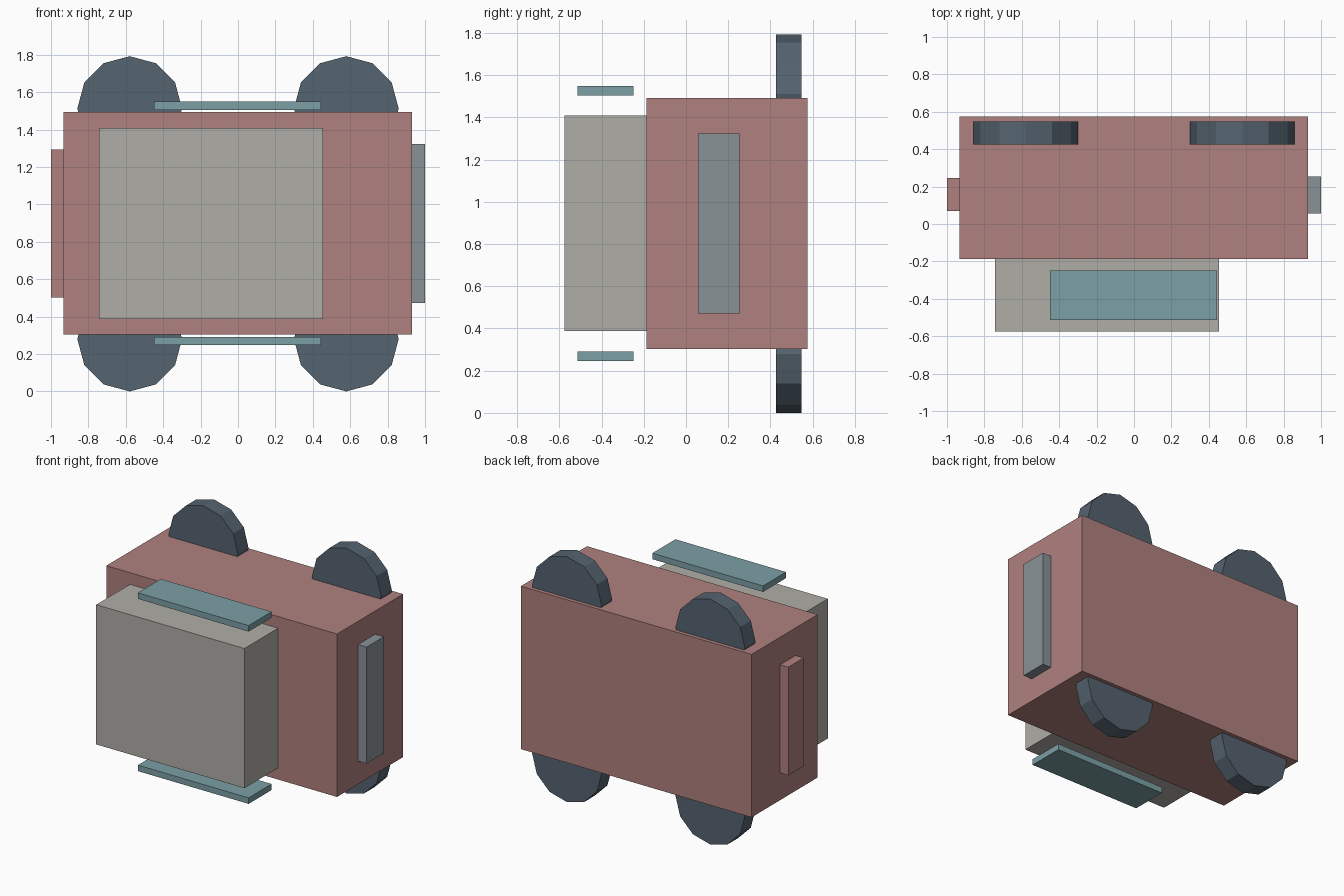
import bpy, math

if "Cube" in bpy.data.objects:
    bpy.data.objects.remove(bpy.data.objects["Cube"])


def material(name, rgb):
    m = bpy.data.materials.new(name)
    m.diffuse_color = (*rgb, 1)
    m.use_nodes = True
    m.node_tree.nodes["Principled BSDF"].inputs["Base Color"].default_value = m.diffuse_color
    return m


RED = material("dusty_red", (0.43, 0.22, 0.21))
SLATE = material("slate", (0.09, 0.125, 0.16))
TEAL = material("teal", (0.20, 0.35, 0.38))
STEEL = material("steel", (0.25, 0.29, 0.31))
STONE = material("stone", (0.43, 0.42, 0.39))


def box(name, x, y, z, mat):
    """Box from (min, max) ranges on each axis."""
    bpy.ops.mesh.primitive_cube_add(size=1, location=[sum(r) / 2 for r in (x, y, z)])
    ob = bpy.context.object
    ob.name = name
    ob.scale = [r[1] - r[0] for r in (x, y, z)]
    bpy.ops.object.transform_apply(location=False, rotation=False, scale=True)
    ob.data.materials.append(mat)


def disc(name, x, z):
    """Twelve-sided disc lying across the y axis, with a corner at the top and bottom."""
    bpy.ops.mesh.primitive_cylinder_add(vertices=12, radius=0.28, depth=0.122,
                                        location=(x, 0.487, z),
                                        rotation=(math.pi / 2, 0, 0))
    ob = bpy.context.object
    ob.name = name
    ob.data.materials.append(SLATE)


# Main body and the off-centre block on its front
box("body", (-0.933, 0.931), (-0.187, 0.576), (0.303, 1.493), RED)
box("front_block", (-0.742, 0.455), (-0.576, -0.187), (0.388, 1.408), STONE)

# Raised strips on the two sides
box("left_strip", (-1.0, -0.933), (0.07, 0.247), (0.502, 1.292), RED)
box("right_strip", (0.931, 1.0), (0.056, 0.254), (0.472, 1.323), STEEL)

# Floating plates above and below, and the four discs half sunk in the body
for level, plate_z, disc_z in (("lower", (0.247, 0.291), 0.28),
                               ("upper", (1.505, 1.549), 1.512)):
    box(level + "_plate", (-0.449, 0.445), (-0.513, -0.248), plate_z, TEAL)
    for side, sx in (("left", -1), ("right", 1)):
        disc(f"{level}_{side}_disc", sx * 0.579, disc_z)
